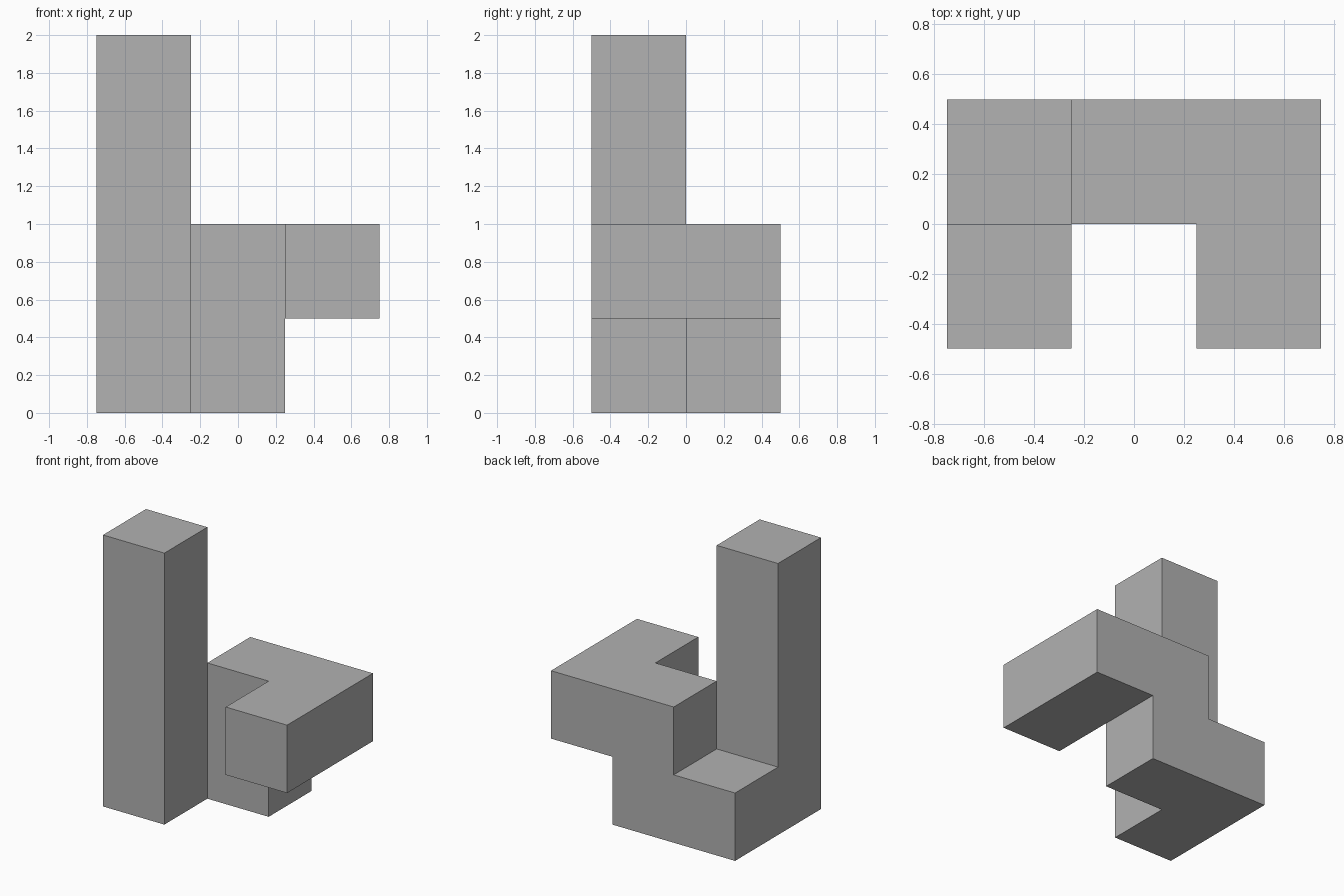
import bpy
import bmesh
from math import radians
from mathutils import Matrix, Vector

cube = bpy.data.objects.get("Cube")
if cube:
    bpy.data.objects.remove(cube, do_unlink=True)

CELL = 0.5

# Flat grey material
grey = bpy.data.materials.new("plain grey")
grey.use_nodes = True
colour = (0.445, 0.445, 0.445, 1)
grey.diffuse_color = colour
grey.node_tree.nodes["Principled BSDF"].inputs["Base Color"].default_value = colour

# Occupied cells: column, row from the front, level
tower = [(0, 0, level) for level in range(4)]
step = [(0, 1, 0)]
middle_wall = [(1, 1, 0), (1, 1, 1)]
raised_arm = [(2, 1, 1), (2, 0, 1)]

bm = bmesh.new()
for column, row, level in tower + step + middle_wall + raised_arm:
    centre = Vector((column - 1, row - 0.5, level + 0.5)) * CELL
    bmesh.ops.create_cube(bm, size=CELL, matrix=Matrix.Translation(centre))

# Remove the touching faces between neighbouring cells
by_place = {}
for face in bm.faces:
    key = tuple(round(c, 2) + 0.0 for c in face.calc_center_median())
    by_place.setdefault(key, []).append(face)
inner = [f for faces in by_place.values() if len(faces) > 1 for f in faces]
bmesh.ops.delete(bm, geom=inner, context="FACES")

# Weld the shell and merge coplanar faces
bmesh.ops.remove_doubles(bm, verts=bm.verts[:], dist=0.001)
bmesh.ops.dissolve_limit(bm, angle_limit=radians(1),
                         verts=bm.verts[:], edges=bm.edges[:])

mesh = bpy.data.meshes.new("block_piece")
bm.to_mesh(mesh)
bm.free()
mesh.materials.append(grey)
piece = bpy.data.objects.new("block_piece", mesh)
bpy.context.collection.objects.link(piece)
